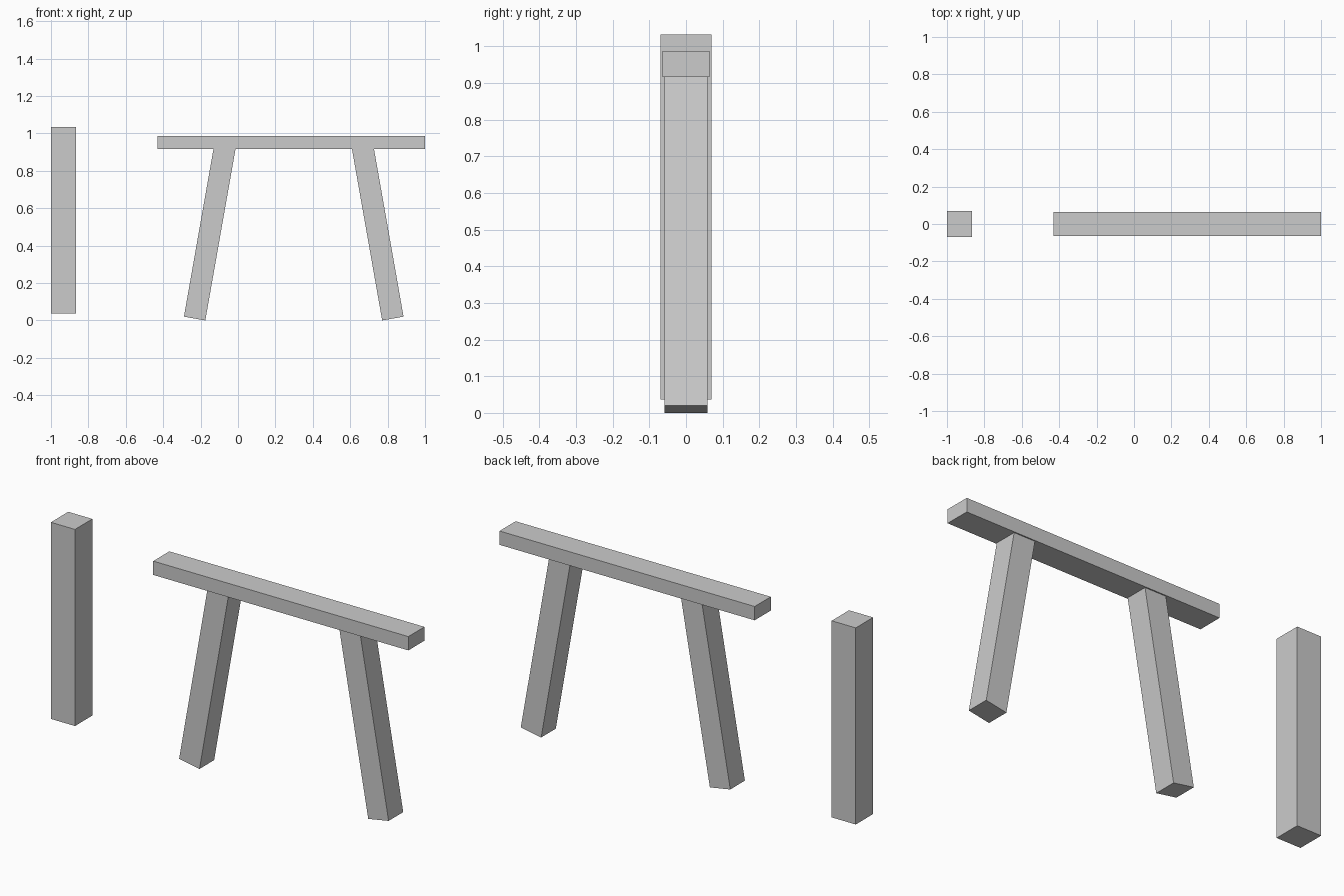
import bpy
from math import radians, sin, cos

if "Cube" in bpy.data.objects:
    bpy.data.objects.remove(bpy.data.objects["Cube"])


def block(name, size, centre, tilt=0.0):
    """Box with baked size, tilted about the y axis."""
    bpy.ops.mesh.primitive_cube_add(size=1, location=centre)
    ob = bpy.context.object
    ob.name = name
    ob.scale = size
    bpy.ops.object.transform_apply(location=False, rotation=False, scale=True)
    ob.rotation_euler.y = tilt
    return ob


# Free-standing post
block("post", (0.135, 0.139, 0.996), (-0.9325, 0, 0.535))

# Horizontal beam
block("beam", (1.43, 0.129, 0.07), (0.285, 0, 0.952))

# Splayed legs, their square tops let into the beam
TILT, LENGTH, WIDTH = radians(10), 0.94, 0.116
for name, foot_x, side in (("left_leg", -0.232, 1), ("right_leg", 0.828, -1)):
    x = foot_x + side * sin(TILT) * LENGTH / 2
    z = sin(TILT) * WIDTH / 2 + cos(TILT) * LENGTH / 2
    block(name, (WIDTH, 0.117, LENGTH), (x, 0, z), side * TILT)
